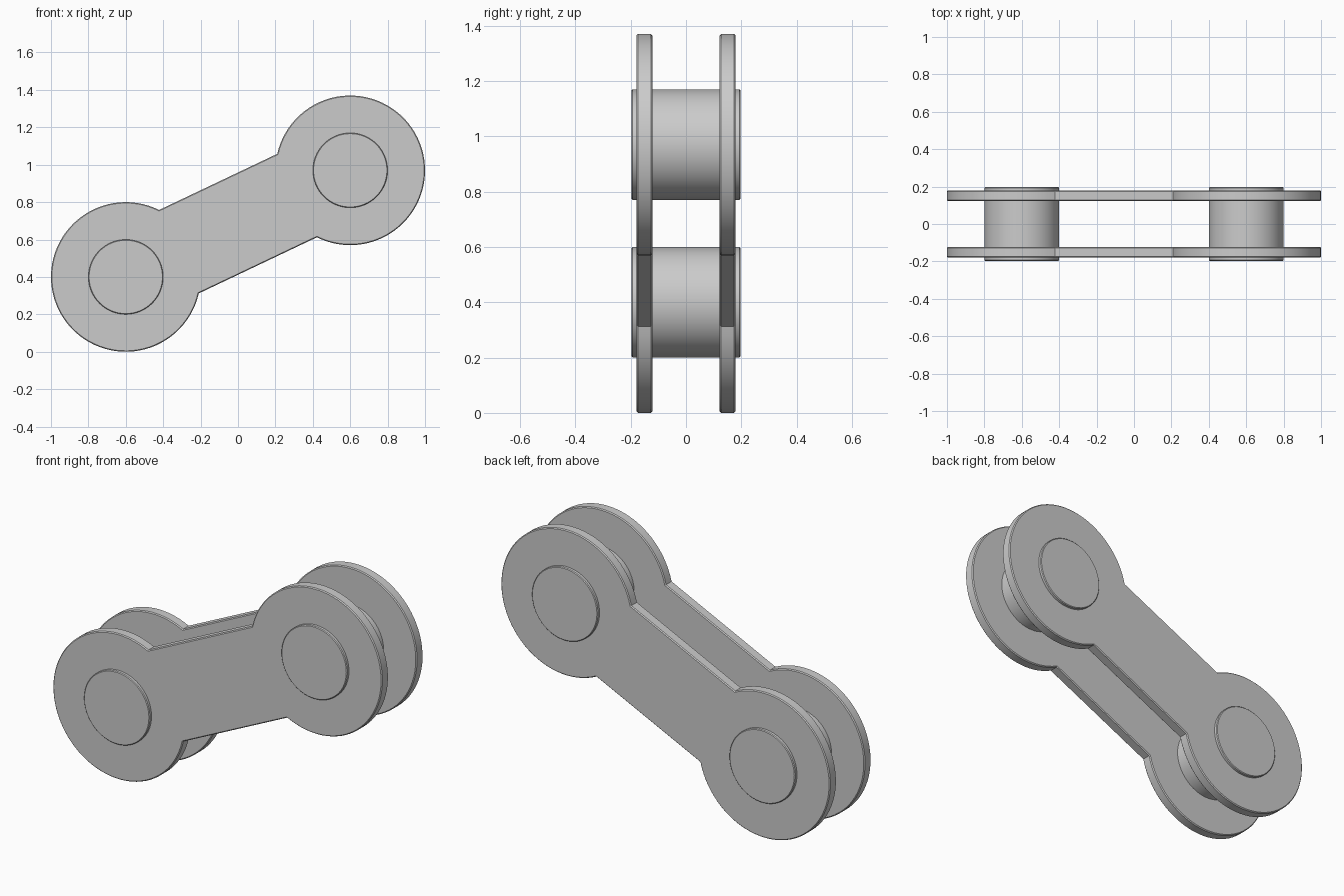
import bpy, bmesh, math
from mathutils import Vector

if "Cube" in bpy.data.objects:
    bpy.data.objects.remove(bpy.data.objects["Cube"])

LOW, HIGH = Vector((-0.6, 0.4)), Vector((0.6, 0.97))   # pin centres in x, z
R_END, R_PIN, HALF_BAR = 0.4, 0.2, 0.247


def arc(centre, radius, start, end, n):
    return [(centre.x + radius * math.cos(start + (end - start) * i / n),
             centre.y + radius * math.sin(start + (end - start) * i / n)) for i in range(n + 1)]


def extrude_profile(name, profile, y0, y1, bevel):
    """Extrude an x-z outline from y0 to y1 and soften the rims."""
    bm = bmesh.new()
    face = bm.faces.new([bm.verts.new((x, y0, z)) for x, z in profile])
    res = bmesh.ops.extrude_face_region(bm, geom=[face], use_keep_orig=True)
    verts = [v for v in res["geom"] if isinstance(v, bmesh.types.BMVert)]
    bmesh.ops.translate(bm, verts=verts, vec=(0, y1 - y0, 0))
    bmesh.ops.recalc_face_normals(bm, faces=bm.faces[:])
    rims = [e for e in bm.edges if abs(e.verts[0].co.y - e.verts[1].co.y) < 1e-5]
    bmesh.ops.bevel(bm, geom=rims, offset=bevel, segments=1, affect='EDGES')
    mesh = bpy.data.meshes.new(name)
    bm.to_mesh(mesh)
    bm.free()
    obj = bpy.data.objects.new(name, mesh)
    bpy.context.collection.objects.link(obj)
    bpy.ops.object.select_all(action='DESELECT')
    obj.select_set(True)
    bpy.context.view_layer.objects.active = obj
    bpy.ops.object.shade_smooth_by_angle(angle=math.radians(30))
    return obj


# Side plates: two round ends joined by a straight bar
tilt = math.atan2(HIGH.y - LOW.y, HIGH.x - LOW.x)
neck = math.asin(HALF_BAR / R_END)
outline = arc(LOW, R_END, tilt + neck, tilt + 2 * math.pi - neck, 64)
outline += arc(HIGH, R_END, tilt - math.pi + neck, tilt + math.pi - neck, 64)
for name, y0 in (("front_plate", -0.179), ("back_plate", 0.122)):
    extrude_profile(name, outline, y0, y0 + 0.057, 0.005)

# Pins through both plates
for name, centre in (("lower_pin", LOW), ("upper_pin", HIGH)):
    extrude_profile(name, arc(centre, R_PIN, 0, 2 * math.pi, 64)[:-1], -0.197, 0.197, 0.004)
